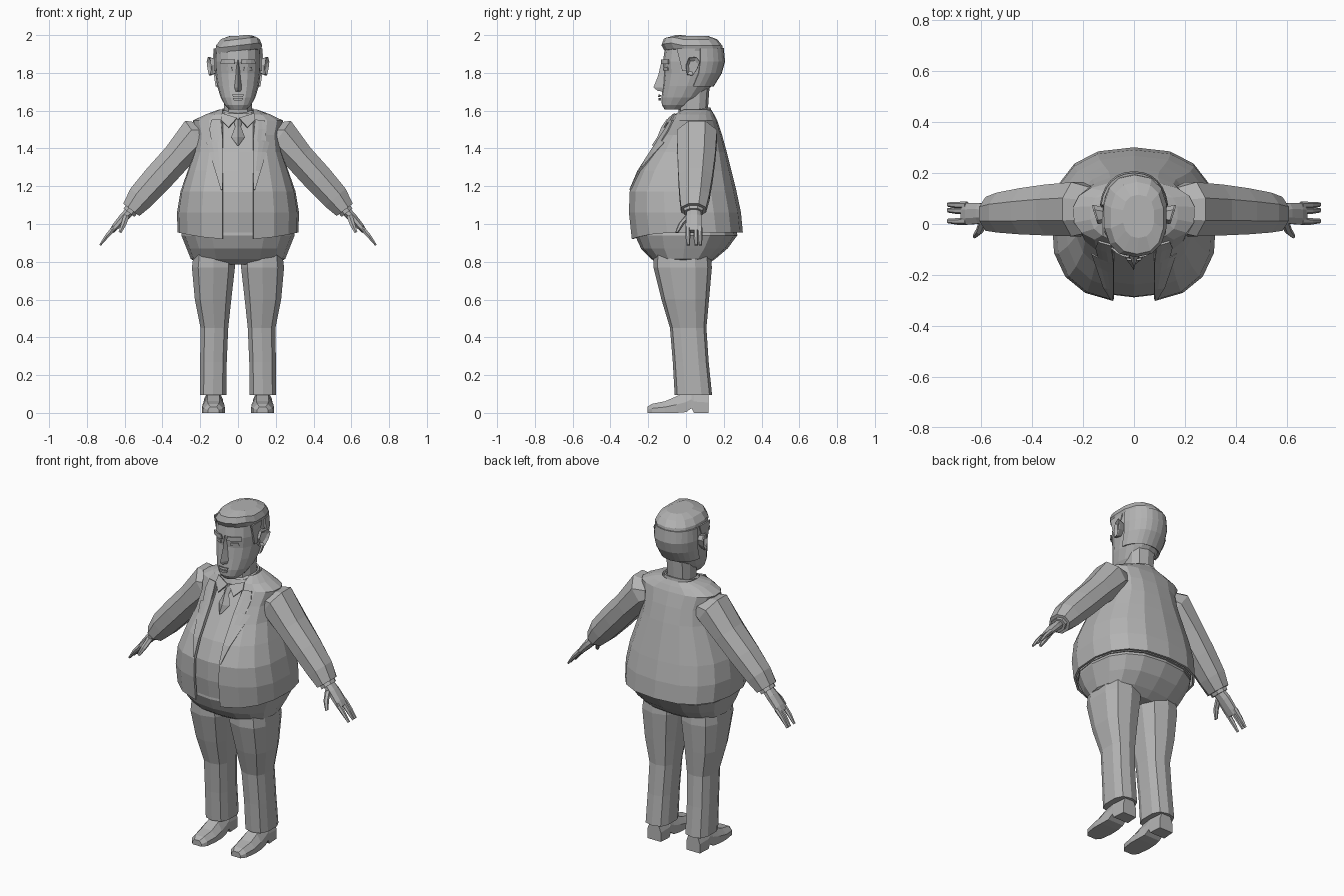
import bpy, bmesh, math
from mathutils import Vector
from mathutils.bvhtree import BVHTree

if "Cube" in bpy.data.objects:
    bpy.data.objects.remove(bpy.data.objects["Cube"])

GREY = bpy.data.materials.new("plain grey")
GREY.use_nodes = True
GREY.diffuse_color = (0.45, 0.45, 0.45, 1)
GREY.node_tree.nodes["Principled BSDF"].inputs["Base Color"].default_value = GREY.diffuse_color


def loft(name, rings, closed=True, cap=True, thick=0):
    """Skin a list of equal point rings."""
    bm = bmesh.new()
    rows = [[bm.verts.new(p) for p in r] for r in rings]
    n = len(rows[0])
    for a, b in zip(rows, rows[1:]):
        for i in range(n if closed else n - 1):
            j = (i + 1) % n
            bm.faces.new((a[i], a[j], b[j], b[i]))
    if closed and cap:
        bm.faces.new(rows[0])
        bm.faces.new(rows[-1])
    bmesh.ops.recalc_face_normals(bm, faces=bm.faces)
    mesh = bpy.data.meshes.new(name)
    bm.to_mesh(mesh)
    bm.free()
    mesh.materials.append(GREY)
    ob = bpy.data.objects.new(name, mesh)
    bpy.context.collection.objects.link(ob)
    if thick:
        mod = ob.modifiers.new("thickness", "SOLIDIFY")
        mod.thickness, mod.offset = thick, 0
    return ob


def ring(z, hw, yf, yb, cx=0, p=2.5, n=16, gap=0, tilt=0, back=None):
    """Horizontal squarish oval; gap leaves the front open, back keeps only the rear arc."""
    yc, ry = (yf + yb) / 2, (yb - yf) / 2
    start = math.asin(min(1, gap / hw) ** (p / 2)) if gap else 0
    start = back or start
    pts = []
    for i in range(n + 1 if start else n):
        a = start + (math.tau - 2 * start) * i / n
        s, c = math.sin(a), math.cos(a)
        x = math.copysign(abs(s) ** (2 / p), s) * hw
        y = yc - math.copysign(abs(c) ** (2 / p), c) * ry
        pts.append((cx + x, y, z + tilt * (y - yc)))
    return pts


def tube(name, path, side, n=8):
    """Limb along x and z; each stop is x, y, z, half width in y, half thickness."""
    rings = []
    for i, (x, y, z, wy, wn) in enumerate(path):
        a, b = path[max(i - 1, 0)], path[min(i + 1, len(path) - 1)]
        t = Vector((b[0] - a[0], 0, b[2] - a[2])).normalized()
        r = []
        for k in range(n):
            c, s = math.cos(math.tau * (k + .5) / n), math.sin(math.tau * (k + .5) / n)
            r.append((side * (x - t.z * c * wn), y + s * wy, z + t.x * c * wn))
        rings.append(r)
    return loft(name, rings)


def bvh(ob):
    return BVHTree.FromPolygons([v.co for v in ob.data.vertices],
                                [p.vertices for p in ob.data.polygons])


def plate(name, rows, target, lift, side=1, cols=3):
    """Thin strip laid on the front of a surface; rows are z, inner x, outer x."""
    rings = []
    for z, x0, x1 in rows:
        r = []
        for i in range(cols + 1):
            x = side * (x0 + (x1 - x0) * i / cols)
            hit = target.ray_cast(Vector((x, -1, z)), Vector((0, 1, 0)))[0]
            r.append((x, (hit.y if hit else 0) - lift, z))
        rings.append(r)
    return loft(name, rings, closed=False, thick=.008)


# Jacket with an open front, over a full shirt
TORSO = [(.955, .315, -.285, .295), (1.06, .318, -.3, .285), (1.17, .3, -.297, .262),
         (1.28, .262, -.25, .235), (1.38, .225, -.185, .21), (1.47, .215, -.125, .185),
         (1.545, .235, -.075, .16), (1.575, .17, -.065, .145), (1.6, .1, -.035, .13)]
coat = [ring(*t, gap=.08) for t in TORSO]
coat[0] = [(x, y, z - .035 * max(0, -y / .285) ** 3) for x, y, z in coat[0]]
loft("jacket", coat, closed=False, thick=.012)
shirt = loft("shirt", [ring(z, hw - .014, yf + .012, yb - .014) for z, hw, yf, yb in TORSO])
front = bvh(shirt)
SIDES = ((1, "left"), (-1, "right"))
for s, side in SIDES:
    plate(side + "_lapel", [(1.18, .082, .09), (1.28, .08, .12), (1.38, .08, .15),
          (1.43, .08, .165), (1.44, .08, .14), (1.5, .085, .15), (1.55, .09, .14)], front, .026, s)

# Shirt collar, neck and tie
loft("collar", [ring(1.545, .1, -.085, .13, tilt=.35), ring(1.6, .085, -.05, .125, tilt=.2)],
     cap=False, thick=.01)
loft("neck", [ring(1.53, .075, -.04, .11, n=10), ring(1.73, .08, -.04, .125, n=10)])
for s, side in SIDES:
    loft(side + "_collar_point", [[(s * .005, -.09, 1.56), (s * .085, -.06, 1.585)],
         [(s * .05, -.115, 1.51), (s * .09, -.08, 1.55)]], closed=False, thick=.008)
loft("tie", [[(-w, y + .01, z), (0, y - .012, z), (w, y + .01, z), (0, y + .03, z)]
     for z, w, y in [(1.555, .024, -.09), (1.515, .016, -.118), (1.46, .036, -.14), (1.415, .004, -.17)]])

# Trousers
loft("trouser_seat", [ring(.985, .29, -.265, .265), ring(.94, .3, -.27, .272),
     ring(.87, .272, -.238, .22), ring(.815, .25, -.185, .155), ring(.785, .2, -.14, .11)])
LEG = [(.85, .128, .11, -.17, .13), (.77, .13, .118, -.172, .137), (.6, .132, .1, -.13, .122),
       (.45, .125, .076, -.085, .108), (.27, .13, .073, -.07, .12), (.095, .132, .073, -.06, .138)]
SHOE = [(-.205, .03, 0, .032), (-.18, .05, 0, .048), (-.11, .06, 0, .062), (-.05, .058, 0, .088),
        (-.0, .052, .004, .11), (.03, .05, .025, .12), (.042, .05, 0, .12), (.118, .045, 0, .11)]
for s, side in SIDES:
    loft(side + "_trouser_leg", [ring(z, hw, yf, yb, s * cx, 2.8, 10) for z, cx, hw, yf, yb in LEG])
    loft(side + "_shoe", [[(s * .13 + k * w, y, z0 + (h - z0) * f) for k, f in
         ((-1, 0), (-1, .5), (-.55, 1), (.55, 1), (1, .5), (1, 0))] for y, w, z0, h in SHOE])

# Sleeves, cuffs and hands
for s, side in SIDES:
    tube(side + "_sleeve", [(.15, .055, 1.475, .09, .06), (.222, .058, 1.465, .115, .108),
         (.325, .055, 1.35, .108, .086), (.425, .05, 1.24, .098, .085),
         (.515, .045, 1.14, .085, .078), (.565, .04, 1.075, .072, .058)], s)
    tube(side + "_shirt_cuff", [(.55, .04, 1.095, .055, .04), (.577, .04, 1.06, .055, .04)], s)
    tube(side + "_palm", [(.56, .04, 1.08, .036, .028), (.605, .042, 1.035, .044, .026),
         (.65, .04, .985, .046, .02), (.67, .04, .96, .045, .014)], s)
    for i, y in enumerate((.01, .052, .074)):
        tube(f"{side}_finger_{i + 1}", [(.655, y, .98, .014, .015), (.695, y, .935, .013, .012),
             (.73, y + .002, .888, .009, .006)], s, 6)
    tube(side + "_thumb", [(.59, .015, 1.045, .02, .018), (.605, -.025, 1.0, .016, .016),
         (.625, -.048, .955, .009, .009)], s, 6)

# Head
SKULL = [(1.605, .045, -.112, -.02), (1.63, .07, -.128, .03), (1.67, .092, -.13, .085),
         (1.73, .11, -.122, .135), (1.8, .12, -.116, .178), (1.86, .125, -.122, .195),
         (1.93, .12, -.112, .188), (1.965, .095, -.085, .16)]
head = loft("head", [ring(*t, p=2.25) for t in SKULL])
face = bvh(head)
loft("nose", [[(-w, -.1, z), (0, y, z + .004), (w, -.1, z)] for z, w, y in
     [(1.865, .012, -.128), (1.78, .018, -.148), (1.72, .027, -.172), (1.7, .024, -.15)]])
for z, w, lift in ((1.678, .03, .014), (1.66, .026, .012)):
    plate("lip", [(z + .006, -w, w), (z - .006, -w * .8, w * .8)], face, lift, cols=4)
for s, side in SIDES:
    plate(side + "_brow", [(1.87, .02, .088), (1.846, .016, .09)], face, .012, s)
    plate(side + "_eye", [(1.832, .034, .07), (1.814, .03, .074)], face, .003, s)
    ear = [(0, 1.79), (.03, 1.785), (.055, 1.82), (.07, 1.86), (.05, 1.885), (.01, 1.88), (-.006, 1.84)]
    loft(side + "_ear", [[(s * (x + (y * lean)), .035 + (y - .03) * k + .0, 1.835 + (z - 1.835) * k)
         for y, z in ear] for x, lean, k in ((.11, 0, .7), (.138, .3, 1), (.145, .3, .95), (.132, .3, .6))])

# Hair: swept crown with a side parting, and a shell around the back
crown = [(1.915, .122, -.112, .196), (1.945, .125, -.13, .192), (1.978, .105, -.118, .165),
         (1.996, .062, -.055, .115)]
loft("hair_crown", [[(x, y, z + .12 * x * (y < -.04)) for x, y, z in
     ring(z, hw, yf, yb, .006 * i, 2.4, 14)] for i, (z, hw, yf, yb) in enumerate(crown)])
loft("hair_back", [ring(z, hw + .006, yf, yb + .007, p=2.25, n=12, back=1.75)
     for z, hw, yf, yb in SKULL[3:7]], closed=False, thick=.01)
for s, side in SIDES:
    loft(side + "_sideburn", [[(s * .122, y0, z), (s * .122, y1, z)] for z, y0, y1 in
         ((1.93, -.05, .05), (1.87, -.035, .03), (1.81, -.02, .01))], closed=False, thick=.009)
